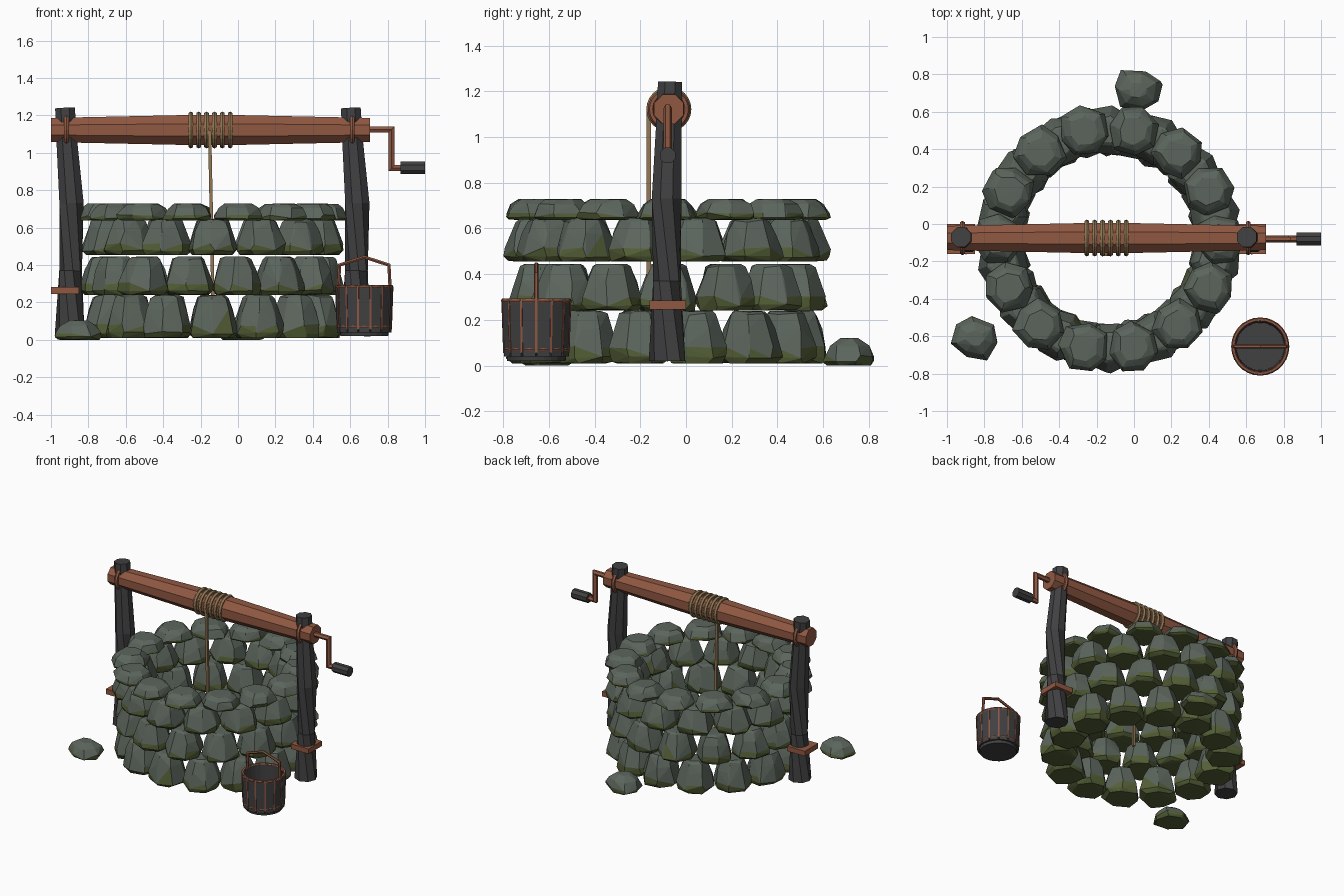
import bpy, bmesh, math, random
from mathutils import Vector, Matrix

if "Cube" in bpy.data.objects:
    bpy.data.objects.remove(bpy.data.objects["Cube"])

random.seed(7)
PI = math.pi


def material(name, rgb):
    m = bpy.data.materials.new(name)
    m.diffuse_color = (*rgb, 1)
    m.use_nodes = True
    m.node_tree.nodes["Principled BSDF"].inputs["Base Color"].default_value = m.diffuse_color
    return m


STONE = material("grey_green_stone", (0.105, 0.130, 0.107))
MOSS = material("olive_moss", (0.088, 0.113, 0.037))
DARK = material("charcoal_wood", (0.052, 0.052, 0.055))
BROWN = material("red_brown_wood", (0.28, 0.098, 0.055))
ROPE = material("tan_rope", (0.29, 0.19, 0.09))


def finish(name, bm, *mats):
    bmesh.ops.recalc_face_normals(bm, faces=bm.faces[:])
    me = bpy.data.meshes.new(name)
    bm.to_mesh(me)
    bm.free()
    for m in mats:
        me.materials.append(m)
    ob = bpy.data.objects.new(name, me)
    bpy.context.collection.objects.link(ob)
    return ob


def loft(bm, rings):
    """Skin a list of equal-length point rings and cap both ends."""
    vs = [[bm.verts.new(p) for p in r] for r in rings]
    n = len(vs[0])
    for a, b in zip(vs, vs[1:]):
        for i in range(n):
            j = (i + 1) % n
            bm.faces.new((a[i], a[j], b[j], b[i]))
    bm.faces.new(vs[0][::-1])
    bm.faces.new(vs[-1])


def rod(name, points, radii, sides, mat, twist=0.0):
    """Tube along a path in a plane of constant y, with mitred corners."""
    pts = [Vector(p) for p in points]
    last = len(pts) - 1
    rings = []
    for i, p in enumerate(pts):
        d_in = (p - pts[max(i - 1, 0)]).normalized()
        d_out = (pts[min(i + 1, last)] - p).normalized()
        d = (d_in + d_out).normalized()
        u = d.cross(Vector((0, 1, 0))).normalized()
        v = d.cross(u)
        s = 1 / d.dot(d_out) if 0 < i < last else 1
        r = radii[i] if isinstance(radii, (list, tuple)) else radii
        ring = []
        for k in range(sides):
            a = 2 * PI * (k + 0.5) / sides + twist * max(0, 2 - i)
            ring.append(p + u * r * s * math.cos(a) + v * r * math.sin(a))
        rings.append(ring)
    bm = bmesh.new()
    loft(bm, rings)
    return finish(name, bm, mat)


def box(name, centre, size, mat):
    bm = bmesh.new()
    bmesh.ops.create_cube(bm, size=1, matrix=Matrix.Translation(centre) @ Matrix.Diagonal((*size, 1)))
    return finish(name, bm, mat)


def torus(name, centre, major, minor, mat, axis="Z", seg=24, sides=6):
    rot = {"Z": (0, 0, 0), "X": (0, PI / 2, 0)}[axis]
    bpy.ops.mesh.primitive_torus_add(location=centre, rotation=rot, major_radius=major, minor_radius=minor,
                                     major_segments=seg, minor_segments=sides)
    ob = bpy.context.object
    ob.name = name
    ob.data.materials.append(mat)
    return ob


def add_stone(bm, cx, cy, z0, h, rx, ry, angle, profile):
    """Chipped stone: convex hull of jittered rings, mossy near its foot."""
    rot = Matrix.Rotation(angle, 3, "Z")
    verts = []
    off = random.uniform(0, 1)
    for t, s in profile:
        for k in range(7):
            a = 2 * PI * (k + off + random.uniform(-0.12, 0.12)) / 7
            j = s * random.uniform(0.95, 1.08)
            # squared-off ellipse
            q = 1 / max(abs(math.cos(a)), abs(math.sin(a))) ** 0.35
            p = rot @ Vector((rx * j * q * math.cos(a), ry * j * q * math.sin(a), 0))
            z = z0 + h * min(1, max(0, t + random.uniform(-0.03, 0.03)))
            verts.append(bm.verts.new((cx + p.x, cy + p.y, z)))
    bmesh.ops.convex_hull(bm, input=verts)
    junk = [v for v in verts if v.is_valid and not v.link_faces]
    bmesh.ops.delete(bm, geom=junk, context="VERTS")
    for f in {f for v in verts if v.is_valid for f in v.link_faces}:
        f.normal_update()
        c = f.calc_center_median().z
        f.material_index = 1 if c < z0 + 0.29 * h or f.normal.z < -0.25 else 0


# --- Well wall: four courses of fourteen stones, staggered ---
WX, WY, N = -0.135, -0.08, 14
tall = [(0, 0.86), (0.12, 1.0), (0.3, 0.96), (0.65, 0.8), (0.93, 0.64), (1, 0.5)]
flat = [(0, 0.88), (0.12, 1.0), (0.32, 0.97), (0.75, 0.82), (1, 0.58)]
courses = [(0.01, 0.23, 0.5, 0.572, tall), (0.24, 0.205, 0.0, 0.575, tall),
           (0.455, 0.19, 0.5, 0.58, tall), (0.638, 0.09, 0.0, 0.592, flat)]
for n, (z0, h, shift, rad, prof) in enumerate(courses):
    bm = bmesh.new()
    for k in range(N):
        a = 2 * PI * (k + shift) / N
        add_stone(bm, WX + rad * math.cos(a), WY + rad * math.sin(a), z0, h, 0.13, 0.128, a, prof)
    finish(f"stone_course_{n + 1}", bm, STONE, MOSS)

# --- Loose stones on the ground ---
boulder = [(0, 0.85), (0.15, 1.0), (0.35, 0.95), (0.7, 0.78), (1, 0.38)]
for name, x, y, h, ang in (("loose_stone_front", -0.85, -0.61, 0.105, -0.3), ("loose_stone_back", 0.02, 0.715, 0.12, -0.2)):
    bm = bmesh.new()
    add_stone(bm, x, y, 0.0, h, 0.125, 0.108, ang, boulder)
    finish(name, bm, STONE, MOSS)

# --- Posts, post collars and beam lashings ---
for side, x in (("left", -0.925), ("right", 0.603)):
    rod(f"{side}_post",
        [(x + 0.025, -0.083, 0.02), (x + 0.03, -0.083, 0.37), (x + 0.035, -0.085, 0.73),
         (x + 0.01, -0.075, 1.06), (x, -0.07, 1.24)],
        [0.08, 0.062, 0.07, 0.06, 0.057], 8, DARK, twist=0.6)
    box(f"{side}_post_collar", (x + (0 if side == "left" else 0.028), -0.08, 0.265), (0.15, 0.16, 0.038), BROWN)
    torus(f"{side}_lashing", (x + 0.008, -0.075, 1.122), 0.078, 0.014, BROWN, "X")

# --- Windlass beam ---
rod("windlass_beam", [(-1.0, -0.075, 1.122), (-0.26, -0.075, 1.122), (-0.03, -0.075, 1.122), (0.705, -0.075, 1.122)],
    [0.07, 0.087, 0.087, 0.07], 8, BROWN)

# --- Crank and grip ---
rod("crank", [(0.7, -0.08, 1.125), (0.82, -0.08, 1.125), (0.82, -0.08, 0.918), (0.88, -0.08, 0.918)], 0.019, 6, BROWN)
rod("crank_grip", [(0.868, -0.08, 0.92), (1.0, -0.08, 0.92)], 0.037, 8, DARK)

# --- Rope coils and hanging rope ---
for i in range(6):
    torus(f"rope_coil_{i + 1}", (-0.252 + i * 0.042, -0.075, 1.122), 0.084, 0.0145, ROPE, "X")
rod("hanging_rope", [(-0.152, -0.163, 1.12), (-0.142, -0.163, 0.65), (-0.133, -0.163, 0.15)], 0.0125, 4, ROPE)

# --- Bucket: hollow tub, staves, seams, hoops and bail ---
BX, BY = 0.675, -0.655
bm = bmesh.new()
loft(bm, [[(BX + r * math.cos(2 * PI * k / 24), BY + r * math.sin(2 * PI * k / 24), z) for k in range(24)]
          for r, z in ((0.128, 0.02), (0.134, 0.06), (0.142, 0.285), (0.132, 0.285), (0.128, 0.06))])
finish("bucket_tub", bm, DARK)

STAVES = 14


def bucket_strips(name, mat, shift, z_r, width, inner, outer):
    """Ring of upright strips; z_r gives (height, radius) at foot and rim."""
    bm = bmesh.new()
    for k in range(STAVES):
        m = Matrix.Translation((BX, BY, 0)) @ Matrix.Rotation(2 * PI * (k + shift) / STAVES, 4, "Z")
        loft(bm, [[m @ Vector(p) for p in ((r - inner, -w, z), (r + outer, -w, z), (r + outer, w, z), (r - inner, w, z))]
                  for z, r in z_r for w in (width * r,)])
    finish(name, bm, mat)


bucket_strips("bucket_staves", DARK, 0.5, ((0.04, 0.138), (0.29, 0.147)), math.tan(PI / STAVES) * 0.9, 0.012, 0.004)
bucket_strips("bucket_seams", BROWN, 0, ((0.055, 0.139), (0.285, 0.147)), 0.034, 0.01, 0.009)
torus("bucket_hoop_top", (BX, BY, 0.283), 0.144, 0.0115, BROWN, seg=28)
torus("bucket_hoop_bottom", (BX, BY, 0.07), 0.138, 0.009, BROWN, seg=28)
rod("bucket_bail", [(BX - 0.138, BY, 0.28), (BX - 0.132, BY, 0.4), (BX, BY, 0.443), (BX + 0.132, BY, 0.4),
                    (BX + 0.138, BY, 0.28)], 0.01, 6, BROWN)
